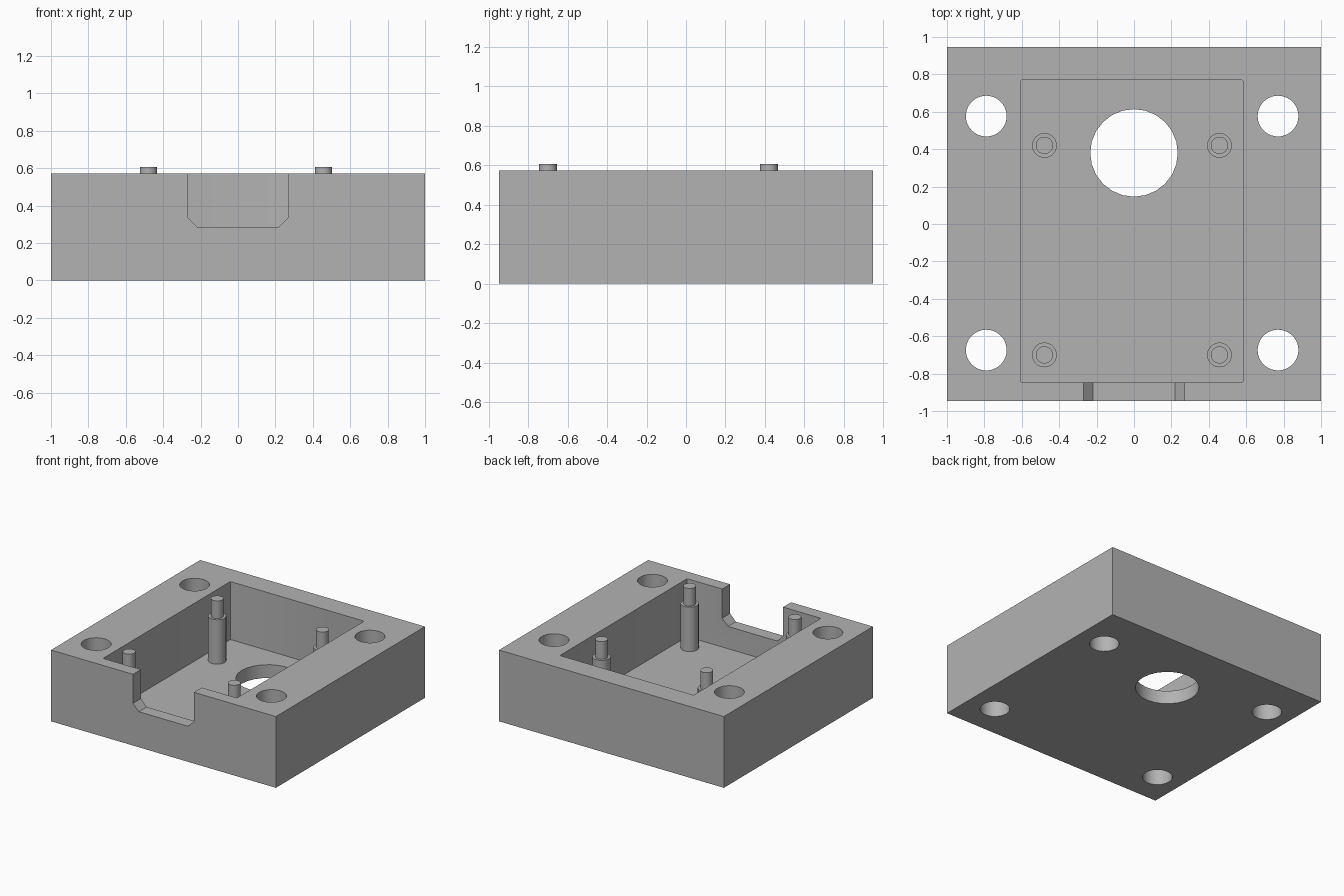
import bpy, bmesh
from math import radians

if "Cube" in bpy.data.objects:
    bpy.data.objects.remove(bpy.data.objects["Cube"])

HALF_Y, HEIGHT, FLOOR = 0.947, 0.573, 0.107
SHOULDER, PIN_TOP = 0.464, 0.606

grey = bpy.data.materials.new("plain grey")
grey.use_nodes = True
grey.diffuse_color = (0.45, 0.45, 0.45, 1)
grey.node_tree.nodes["Principled BSDF"].inputs["Base Color"].default_value = grey.diffuse_color


def finish(name, bm):
    bmesh.ops.recalc_face_normals(bm, faces=bm.faces)
    mesh = bpy.data.meshes.new(name)
    bm.to_mesh(mesh)
    bm.free()
    mesh.materials.append(grey)
    ob = bpy.data.objects.new(name, mesh)
    bpy.context.collection.objects.link(ob)
    return ob


def extrude(name, outline, direction):
    bm = bmesh.new()
    face = bm.faces.new([bm.verts.new(p) for p in outline])
    geom = bmesh.ops.extrude_face_region(bm, geom=[face])["geom"]
    moved = [g for g in geom if isinstance(g, bmesh.types.BMVert)]
    bmesh.ops.translate(bm, verts=moved, vec=direction)
    return finish(name, bm)


def box(name, x0, x1, y0, y1, z0, z1):
    outline = [(x0, y0, z0), (x1, y0, z0), (x1, y1, z0), (x0, y1, z0)]
    return extrude(name, outline, (0, 0, z1 - z0))


def cylinder(name, x, y, radius, z0, z1, sides=40):
    bpy.ops.mesh.primitive_cylinder_add(vertices=sides, radius=radius, depth=z1 - z0,
                                        location=(x, y, (z0 + z1) / 2))
    ob = bpy.context.object
    ob.name = name
    ob.data.materials.append(grey)
    return ob


def activate(ob):
    bpy.ops.object.select_all(action='DESELECT')
    ob.select_set(True)
    bpy.context.view_layer.objects.active = ob


def cut(target, cutter):
    cutter.hide_render = True
    mod = target.modifiers.new("cut", 'BOOLEAN')
    mod.operation, mod.solver, mod.object = 'DIFFERENCE', 'EXACT', cutter
    activate(target)
    bpy.ops.object.modifier_apply(modifier=mod.name)
    bpy.data.objects.remove(cutter)


# Solid block
housing = box("housing", -1, 1, -HALF_Y, HALF_Y, 0, HEIGHT)

# Open pocket with slightly eased vertical corners
pocket = box("pocket_cutter", -0.607, 0.583, -0.847, 0.77, FLOOR, 1)
bm = bmesh.new()
bm.from_mesh(pocket.data)
upright = [e for e in bm.edges if abs(e.verts[0].co.z - e.verts[1].co.z) > 0.1]
bmesh.ops.bevel(bm, geom=upright, offset=0.01, segments=2, profile=0.5, affect='EDGES')
bm.to_mesh(pocket.data)
bm.free()
cut(housing, pocket)

# Chamfered cable notch through the front wall
right_half = [(0.219, 0.286), (0.271, 0.339), (0.271, 1)]
profile = right_half + [(-x, z) for x, z in reversed(right_half)]
cut(housing, extrude("notch_cutter", [(x, -1.1, z) for x, z in profile], (0, 0.5, 0)))

# Corner bolt holes and the large floor hole
for x in (-0.79, 0.77):
    for y in (-0.674, 0.577):
        cut(housing, cylinder("bolt_hole_cutter", x, y, 0.109, -0.2, 1))
cut(housing, cylinder("floor_hole_cutter", 0, 0.38, 0.234, -0.2, 1, sides=24))

# Stepped mounting posts
parts = [housing]
for x, side in ((-0.479, "right"), (0.457, "left")):
    for y, end in ((-0.70, "front"), (0.42, "back")):
        parts.append(cylinder(f"{end}_{side}_post", x, y, 0.066, FLOOR - 0.02, SHOULDER))
        parts.append(cylinder(f"{end}_{side}_pin", x, y, 0.046, SHOULDER - 0.02, PIN_TOP))

for ob in parts:
    activate(ob)
    bpy.ops.object.shade_smooth_by_angle(angle=radians(30))
